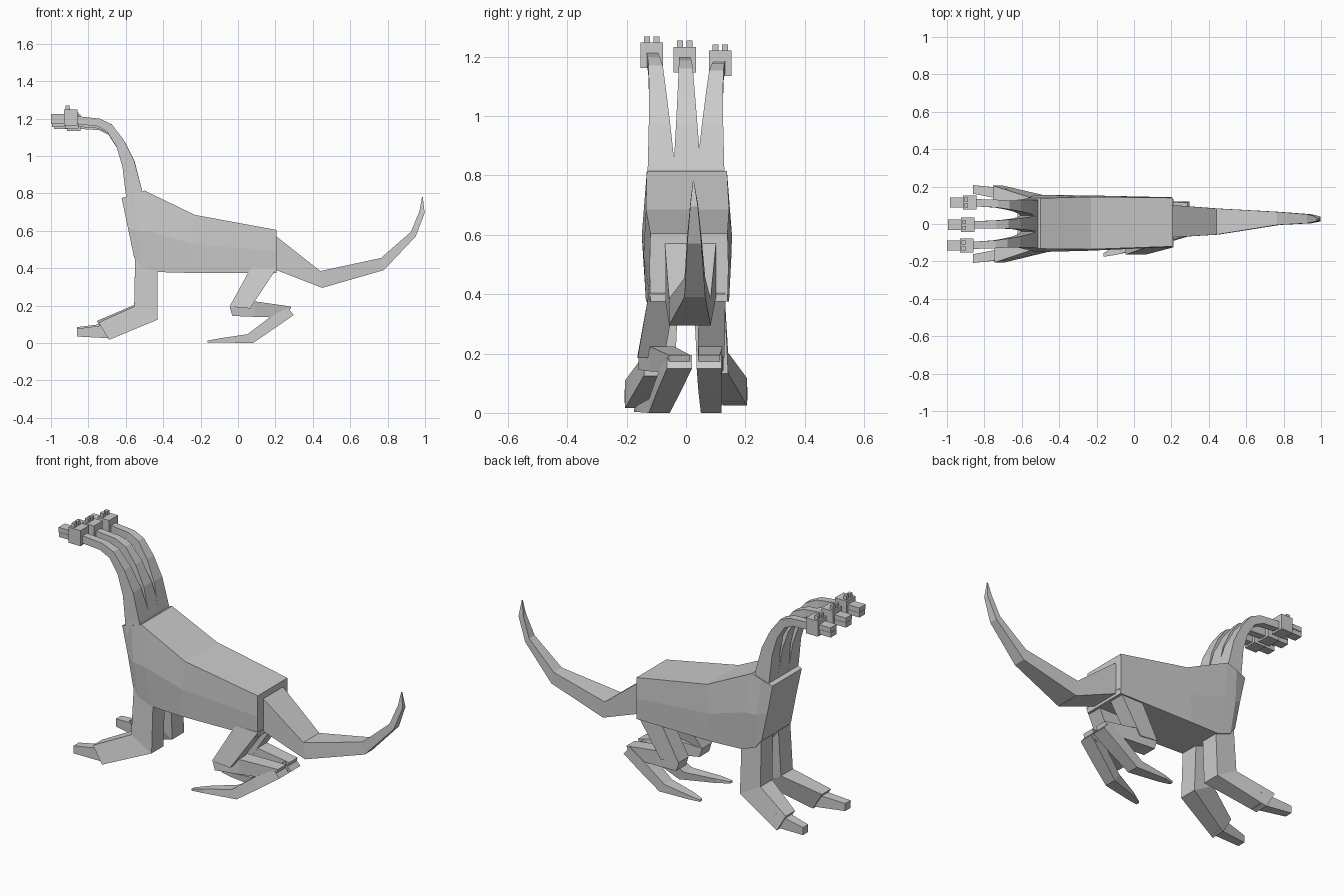
import bpy, bmesh

mat = bpy.data.materials.new("stone grey")
mat.diffuse_color = (0.6, 0.6, 0.6, 1)


def loft(name, sections):
    """Closed tube. Section: top x, top z, bottom x, bottom z, centre y, half width[, half width at mid height]."""
    bm = bmesh.new()
    rings = []
    for s in sections:
        xt, zt, xb, zb, y, w = s[:6]
        pts = [(xt, y - w, zt), (xt, y + w, zt), (xb, y + w, zb), (xb, y - w, zb)]
        if len(s) > 6:
            xm, zm = (xt + xb) / 2, (zt + zb) / 2
            pts.insert(2, (xm, y + s[6], zm))
            pts.append((xm, y - s[6], zm))
        rings.append([bm.verts.new(p) for p in pts])
    n = len(rings[0])
    for a, b in zip(rings, rings[1:]):
        for i in range(n):
            j = (i + 1) % n
            bm.faces.new((a[i], a[j], b[j], b[i]))
    bm.faces.new(rings[0])
    bm.faces.new(rings[-1])
    bmesh.ops.recalc_face_normals(bm, faces=bm.faces)
    me = bpy.data.meshes.new(name)
    bm.to_mesh(me)
    bm.free()
    me.materials.append(mat)
    ob = bpy.data.objects.new(name, me)
    bpy.context.collection.objects.link(ob)
    return ob


def box(name, x0, x1, y, w, z0, z1):
    return loft(name, [(x0, z1, x0, z0, y, w), (x1, z1, x1, z0, y, w)])


# Body, from the rump to the chest
loft("body", [
    (0.205, 0.61, 0.205, 0.38, 0.01, 0.13, 0.133),
    (-0.23, 0.69, -0.26, 0.38, 0.005, 0.14, 0.148),
    (-0.50, 0.82, -0.44, 0.385, 0.003, 0.135, 0.152),
    (-0.56, 0.80, -0.52, 0.415, 0.003, 0.135, 0.150),
    (-0.622, 0.78, -0.555, 0.46, 0.003, 0.128, 0.125)])

# Tail
loft("tail", [
    (0.18, 0.595, 0.18, 0.405, 0.015, 0.088),
    (0.44, 0.39, 0.45, 0.30, 0.013, 0.07),
    (0.765, 0.46, 0.78, 0.395, 0.03, 0.035),
    (0.925, 0.60, 0.95, 0.575, 0.028, 0.024),
    (0.97, 0.71, 0.998, 0.70, 0.027, 0.013),
    (0.984, 0.785, 0.988, 0.785, 0.025, 0.002)])

# Three necks and heads: side, base y, head y, x shift, z shift
for side, yb, yh, dx, dz in (("right", -0.083, -0.115, 0.0, 0.0),
                             ("middle", 0.004, -0.004, 0.005, -0.015),
                             ("left", 0.083, 0.115, 0.015, -0.027)):
    path = [(-0.50, 0.76, -0.59, 0.74, 0.050), (-0.515, 0.83, -0.60, 0.80, 0.046),
            (-0.555, 0.98, -0.618, 0.95, 0.036), (-0.61, 1.09, -0.65, 1.055, 0.029),
            (-0.675, 1.175, -0.70, 1.135, 0.024), (-0.74, 1.205, -0.755, 1.165, 0.021),
            (-0.88, 1.22, -0.88, 1.178, 0.019)]
    secs = []
    for i, (xt, zt, xb, zb, w) in enumerate(path):
        t = max(0, i - 1) / 5
        secs.append((xt + dx * t, zt + dz * t, xb + dx * t, zb + dz * t, yb + (yh - yb) * t, w))
    loft("neck_" + side, secs)
    box("head_" + side, -0.93 + dx, -0.858 + dx, yh, 0.038, 1.167 + dz, 1.253 + dz)
    box("snout_" + side, -1.0 + dx, -0.92 + dx, yh, 0.027, 1.204 + dz, 1.23 + dz)
    box("jaw_" + side, -1.0 + dx, -0.92 + dx, yh, 0.025, 1.176 + dz, 1.202 + dz)
    for k in (-1, 1):
        box("horn_" + side, -0.922 + dx, -0.902 + dx, yh + k * 0.016, 0.010, 1.24 + dz, 1.274 + dz)

# Front legs with splayed feet
for s, side, dx, dz in ((-1, "right", 0.0, 0.0), (1, "left", -0.01, 0.008)):
    loft("front_leg_" + side, [
        (-0.55, 0.46, -0.43, 0.46, s * 0.075, 0.052),
        (-0.555, 0.20 + dz, -0.43, 0.13 + dz, s * 0.09, 0.052),
        (-0.745 + dx, 0.115 + dz, -0.69 + dx, 0.022 + dz, s * 0.165, 0.040)])
    loft("front_toes_" + side, [
        (-0.68, 0.105 + dz, -0.67, 0.03 + dz, s * 0.158, 0.031),
        (-0.862, 0.082 + dz, -0.862, 0.040 + dz, s * 0.185, 0.023)])

# Hind legs, folded; y at hip, knee, ankle, sole and toe tip
for side, yh, yk, ya, ys, yt in (("right", -0.080, -0.118, -0.022, -0.09, -0.165),
                                 ("left", 0.088, 0.085, 0.078, 0.085, 0.10)):
    loft("hind_thigh_" + side, [
        (0.07, 0.41, 0.21, 0.41, yh, 0.045),
        (-0.045, 0.20, 0.065, 0.19, yk, 0.045)])
    loft("hind_shin_" + side, [
        (-0.045, 0.20, -0.03, 0.15, yk, 0.042),
        (0.09, 0.228, 0.09, 0.145, yk * 0.6 + ya * 0.4, 0.041),
        (0.285, 0.20, 0.265, 0.14, ya, 0.036)])
    loft("hind_foot_" + side, [
        (0.26, 0.20, 0.298, 0.155, ya, 0.042),
        (0.16, 0.135, 0.19, 0.08, (ya + ys) / 2, 0.040),
        (0.05, 0.052, 0.08, 0.005, ys, 0.035),
        (-0.10, 0.03, -0.10, 0.008, ys * 0.3 + yt * 0.7, 0.023),
        (-0.162, 0.018, -0.162, 0.008, yt, 0.010)])

# Rest the lowest point on the ground
low = min(v.co.z for o in bpy.data.objects for v in o.data.vertices)
for o in bpy.data.objects:
    for v in o.data.vertices:
        v.co.z -= low
